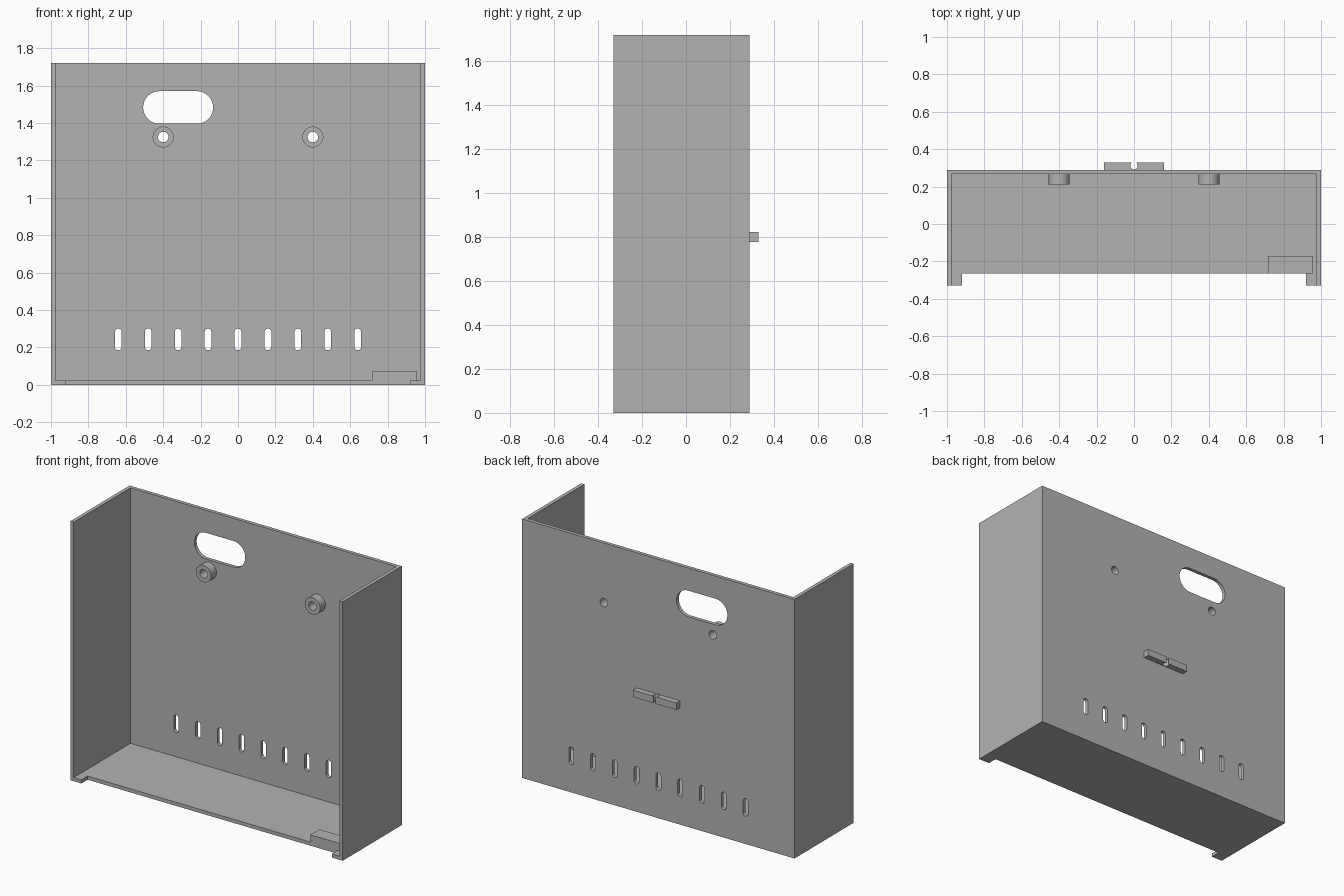
import bpy, bmesh, math
from mathutils import Matrix, Vector

cube = bpy.data.objects.get("Cube")
if cube:
    bpy.data.objects.remove(cube, do_unlink=True)

grey = bpy.data.materials.new("plain grey")
grey.use_nodes = True
colour = (0.45, 0.45, 0.45, 1)
grey.diffuse_color = colour
grey.node_tree.nodes["Principled BSDF"].inputs["Base Color"].default_value = colour


def finish(name, bm):
    bmesh.ops.recalc_face_normals(bm, faces=bm.faces)
    mesh = bpy.data.meshes.new(name)
    bm.to_mesh(mesh)
    bm.free()
    mesh.materials.append(grey)
    obj = bpy.data.objects.new(name, mesh)
    bpy.context.collection.objects.link(obj)
    return obj


def box(name, low, high):
    low, high = Vector(low), Vector(high)
    bm = bmesh.new()
    place = Matrix.Translation((low + high) / 2) @ Matrix.Diagonal((*(high - low), 1))
    bmesh.ops.create_cube(bm, size=1, matrix=place)
    return finish(name, bm)


def rounded_bar(name, x, z, r, y0, y1, dx=0, dz=0, sides=48):
    """Round-ended prism along y; dx or dz is half the distance between the end centres."""
    bm = bmesh.new()
    ring = []
    for i in range(sides):
        a = 2 * math.pi * (i + 0.5) / sides
        c, s = math.cos(a), math.sin(a)
        ring.append(bm.verts.new((x + r * c + math.copysign(dx, c), y0,
                                  z + r * s + math.copysign(dz, s))))
    face = bm.faces.new(ring)
    new = bmesh.ops.extrude_face_region(bm, geom=[face])["geom"]
    bmesh.ops.translate(bm, vec=(0, y1 - y0, 0),
                        verts=[v for v in new if isinstance(v, bmesh.types.BMVert)])
    return finish(name, bm)


def cut(obj, cutter):
    cutter.hide_render = True
    mod = obj.modifiers.new("cut", 'BOOLEAN')
    mod.operation = 'DIFFERENCE'
    mod.solver = 'EXACT'
    mod.object = cutter
    bpy.context.view_layer.objects.active = obj
    bpy.ops.object.modifier_apply(modifier=mod.name)
    bpy.data.objects.remove(cutter, do_unlink=True)


def smooth(obj):
    bpy.ops.object.select_all(action='DESELECT')
    obj.select_set(True)
    bpy.context.view_layer.objects.active = obj
    bpy.ops.object.shade_smooth_by_angle(angle=math.radians(30))


WALL, FRONT, BACK, TOP = 0.024, -0.33, 0.29, 1.72
INNER = BACK - WALL

# Open tray: floor, two sides and back, with a step in the floor's front edge
shell = box("shell", (-1, FRONT, 0), (1, BACK, TOP))
cut(shell, box("cavity", (WALL - 1, -1, WALL), (1 - WALL, INNER, 3)))
cut(shell, box("floor_step", (-0.92, -1, -1), (0.92, -0.265, 0.2)))

# Cable opening and row of vent slots in the back
cut(shell, rounded_bar("cable_opening", -0.32, 1.483, 0.087, 0.1, 0.5, dx=0.1))
for i in range(-4, 5):
    cut(shell, rounded_bar("vent", i * 0.16, 0.243, 0.018, 0.1, 0.5, dz=0.04, sides=32))

# Screw bosses, drilled through the back
for side, x in (("right", -0.4), ("left", 0.4)):
    boss = rounded_bar(side + "_screw_boss", x, 1.325, 0.056, 0.21, INNER)
    for part in (boss, shell):
        cut(part, rounded_bar("drill", x, 1.325, 0.028, 0, 0.5))
    smooth(boss)
smooth(shell)

# Corner block on the floor
box("corner_block", (0.717, -0.265, WALL), (0.958, -0.17, 0.072))

# Rear rail with a vertical pin hole
rail = box("rear_rail", (-0.16, BACK, 0.777), (0.16, 0.33, 0.823))
pin = rounded_bar("pin", 0, 0, 0.02, -0.2, 0.2, sides=32)
pin.data.transform(Matrix.Translation((0, 0.312, 0.8)) @ Matrix.Rotation(math.pi / 2, 4, 'X'))
cut(rail, pin)
smooth(rail)
